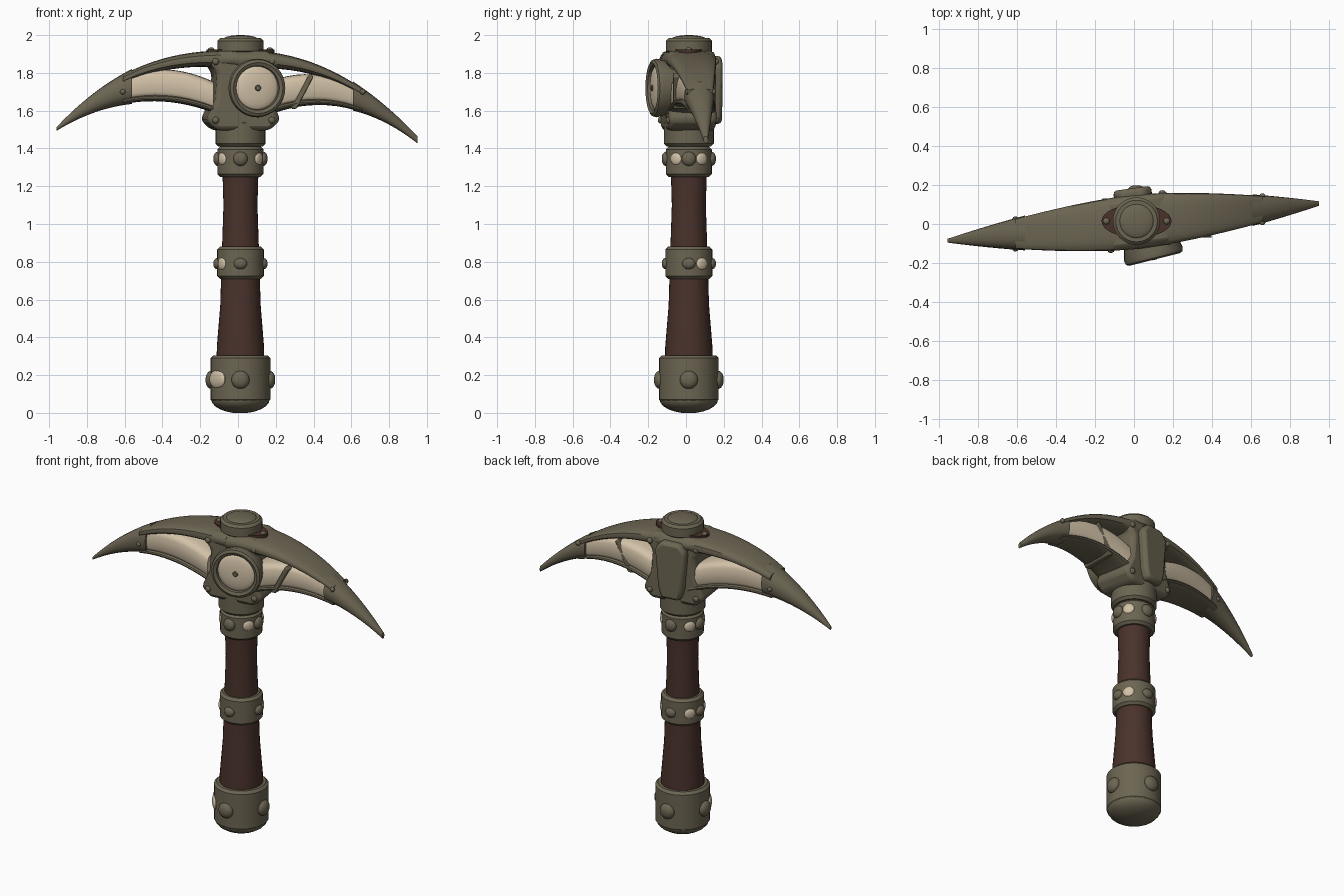
import bpy, bmesh, math
from mathutils import Vector, Matrix

cube = bpy.data.objects.get("Cube")
if cube:
    bpy.data.objects.remove(cube)


def material(name, red, green, blue):
    m = bpy.data.materials.new(name)
    m.use_nodes = True
    color = (red, green, blue, 1)
    m.diffuse_color = color
    m.node_tree.nodes["Principled BSDF"].inputs["Base Color"].default_value = color
    return m


METAL = material("olive metal", 0.15, 0.13, 0.085)
BONE = material("pale bone", 0.65, 0.54, 0.39)
WOOD = material("dark brown wood", 0.068, 0.032, 0.024)

CENTRE = Vector((0.013, 0.015, 0))     # foot of the handle axis
HANDLE = Matrix.Translation(CENTRE)
HEAD = HANDLE @ Matrix.Rotation(math.radians(8), 4, 'Z')   # head is twisted a little


def skin(name, rings, mat, matrix, bevel=0):
    """Join successive rings of points with quads and cap both ends."""
    bm = bmesh.new()
    loops = [[bm.verts.new(matrix @ Vector(point)) for point in ring] for ring in rings]
    for lower, upper in zip(loops, loops[1:]):
        for i in range(len(lower)):
            bm.faces.new((lower[i - 1], lower[i], upper[i], upper[i - 1]))
    bm.faces.new(loops[0])
    bm.faces.new(loops[-1])
    bmesh.ops.recalc_face_normals(bm, faces=bm.faces)
    mesh = bpy.data.meshes.new(name)
    bm.to_mesh(mesh)
    bm.free()
    mesh.materials.append(mat)
    ob = bpy.data.objects.new(name, mesh)
    bpy.context.collection.objects.link(ob)
    bpy.ops.object.select_all(action='DESELECT')
    ob.select_set(True)
    bpy.context.view_layer.objects.active = ob
    if bevel:
        modifier = ob.modifiers.new("soft edges", 'BEVEL')
        modifier.width = bevel
        modifier.segments = 2
    bpy.ops.object.shade_smooth_by_angle(angle=math.radians(38))


def circle(count):
    return [math.tau * i / count for i in range(count)]


def lathe(name, profile, mat, matrix=HANDLE, count=32):
    """Turn a (radius, height) profile about the local z axis."""
    rings = [[(radius * math.cos(a), radius * math.sin(a), height) for a in circle(count)]
             for radius, height in profile]
    skin(name, rings, mat, matrix)


def band(name, radius, bottom, top, mat=METAL, matrix=HANDLE, edge=0.015):
    """Short drum with chamfered edges."""
    inner = radius - edge
    lathe(name, [(inner, bottom), (radius, bottom + edge),
                 (radius, top - edge), (inner, top)], mat, matrix)


def dome(name, place, normal, size, mat=METAL):
    """Half ball of (width, length, rise) standing on a surface."""
    turn = Vector(normal).to_track_quat('Z', 'Y').to_matrix().to_4x4()
    matrix = Matrix.Translation(place) @ turn @ Matrix.Diagonal((*size, 1))
    steps = [math.pi / 2 * i / 6 for i in range(-1, 6)]
    lathe(name, [(math.cos(a), math.sin(a)) for a in steps], mat, matrix, 20)


def studs_around(name, height, radius, angles, size, mat=METAL):
    for angle in angles:
        out = Matrix.Rotation(math.radians(angle), 3, 'Z') @ Vector((1, 0, 0))
        dome(name, CENTRE + out * radius + Vector((0, 0, height)), out, size, mat)


def mirrored_prism(name, half_outline, front, back, bevel):
    """Extrude a left-right symmetric (x, z) outline through the head."""
    outline = half_outline + [(-x, z) for x, z in reversed(half_outline)]
    skin(name, [[(x, y, z) for x, z in outline] for y in (front, back)],
         METAL, HEAD, bevel)


def arm_shape(side, reach):
    """Top, bottom, y centre and half thickness of an arm at a distance from the axis."""
    if side < 0:
        top = 1.92 - 0.45 * reach ** 2.5
        low = 1.65 - 0.6 * (reach - 0.45) ** 2
    else:
        top = 1.92 - 0.51 * reach ** 2.2
        low = 1.63 - 0.75 * (reach - 0.43) ** 2
    return top, low, 0.01 + side * reach / 10, 0.14 * (1 - reach ** 1.6)


def arm_piece(name, side, start, end, low, high, width, mat=METAL, power=0.7, steps=12):
    """Loft part of an arm; low and high are height shares at its two ends."""
    def soft(value):
        return math.copysign(abs(value) ** power, value)

    rings = []
    for i in range(steps + 1):
        t = i / steps
        reach = start + (end - start) * t
        top, bottom, y, half = arm_shape(side, reach)
        share_low = low[0] + (low[1] - low[0]) * t
        share_high = high[0] + (high[1] - high[0]) * t
        middle = bottom + (top - bottom) * (share_low + share_high) / 2
        rise = (top - bottom) * (share_high - share_low) / 2
        rings.append([(side * reach, y + half * width * soft(math.cos(a)),
                       middle + rise * soft(math.sin(a))) for a in circle(20)])
    skin(name, rings, mat, Matrix())


# Wooden grip, pommel and metal bands
lathe("wooden_grip", [(0.127, 0.25), (0.125, 0.35), (0.107, 0.57), (0.1, 0.8),
                      (0.09, 1.1), (0.096, 1.3)], WOOD)
band("pommel", 0.158, 0.055, 0.305)
dome("pommel_base", CENTRE + Vector((0, 0, 0.072)), (0, 0, -1), (0.155, 0.155, 0.074))
band("middle_band", 0.124, 0.71, 0.88)
band("upper_band", 0.122, 1.25, 1.41)
band("neck_collar", 0.132, 1.41, 1.55)
band("top_cap", 0.122, 1.9, 1.985)
dome("top_cap_crown", CENTRE + Vector((0, 0, 1.98)), (0, 0, 1), (0.09, 0.09, 0.02))

# Studs on the four sides, bone inlays between them
SIDES = range(0, 360, 90)
BETWEEN = (35, 145, 215, 325)
studs_around("pommel_stud", 0.175, 0.155, SIDES, (0.048, 0.048, 0.03))
studs_around("middle_stud", 0.79, 0.122, SIDES, (0.035, 0.03, 0.022))
studs_around("upper_stud", 1.345, 0.12, SIDES, (0.038, 0.038, 0.024))
studs_around("pommel_inlay", 0.178, 0.149, BETWEEN[2:3], (0.068, 0.05, 0.02), BONE)
studs_around("middle_inlay", 0.79, 0.118, BETWEEN[:3], (0.034, 0.034, 0.014), BONE)
studs_around("upper_inlay", 1.345, 0.116, BETWEEN, (0.034, 0.034, 0.014), BONE)

# Head block with flared corners and a raised back panel
mirrored_prism("head_block", [(0.12, 1.915), (0.2, 1.88), (0.14, 1.8), (0.15, 1.66),
                              (0.2, 1.55), (0.14, 1.495)], -0.13, 0.125, 0.025)
mirrored_prism("back_panel", [(0.06, 1.89), (0.1, 1.84), (0.08, 1.6), (0.06, 1.53)],
               0.1, 0.17, 0.02)
lathe("wood_inlay", [(1, 1.9), (1, 1.925)], WOOD, HANDLE @ Matrix.Diagonal((0.18, 0.085, 1, 1)))

# Round medallion on the front
DISC = (Matrix.Translation((0.1, -0.155, 1.72)) @ Matrix.Rotation(math.radians(14), 4, 'Z')
        @ Matrix.Rotation(math.pi / 2, 4, 'X'))
lathe("medallion_rim", [(0.13, -0.1), (0.155, 0), (0.15, 0.02), (0.135, 0.028),
                        (0.118, 0.02), (0.114, 0)], METAL, DISC)
dome("medallion_face", DISC.translation, DISC.col[2].to_3d(), (0.118, 0.118, 0.025), BONE)
band("medallion_pin", 0.016, 0.01, 0.03, METAL, DISC, 0.004)

# Two arms: upper beam, lower rim, bone panel between them, pointed tip
for label, side, joint, end in (("right", -1, 0.56, 0.96), ("left", 1, 0.61, 0.95)):
    outer = joint + 0.05
    arm_piece(label + "_upper_beam", side, 0, outer, (0.75, 0.7), (1, 1), 1)
    arm_piece(label + "_lower_rim", side, 0.1, outer, (0, 0), (0.12, 0.2), 0.95)
    arm_piece(label + "_bone_panel", side, 0.13, outer, (0.03, 0.1), (0.5, 0.95), 0.88, BONE, 0.5)
    arm_piece(label + "_tip", side, joint, end, (-0.04, 0), (1.04, 1), 1.06, METAL, 0.85)
    y, half = arm_shape(side, outer)[2:]
    for facing in (-1, 1):
        dome(label + "_arm_rivet", (side * outer, y + facing * half, 1.7), (0, facing, 0),
             (0.015, 0.015, 0.014))

# Slanted brace across the left bone panel
skin("left_brace", [[(x, y, z) for x, z in ((0.38, 1.8), (0.4, 1.78), (0.31, 1.61), (0.28, 1.61))]
                    for y in (-0.07, 0.145)], METAL, Matrix(), 0.005)

# Rivets on the corners and top of the head block
for side in (-1, 1):
    for facing, surface in ((-1, -0.13), (1, 0.125)):
        for x, z in ((0.15, 1.86), (0.15, 1.55)):
            dome("head_rivet", HEAD @ Vector((side * x, surface, z)),
                 HEAD.to_3x3() @ Vector((0, facing, 0)), (0.018, 0.018, 0.014))
    dome("top_rivet", CENTRE + Vector((side * 0.155, 0, 1.92)), (0, 0, 1), (0.018, 0.018, 0.016))
